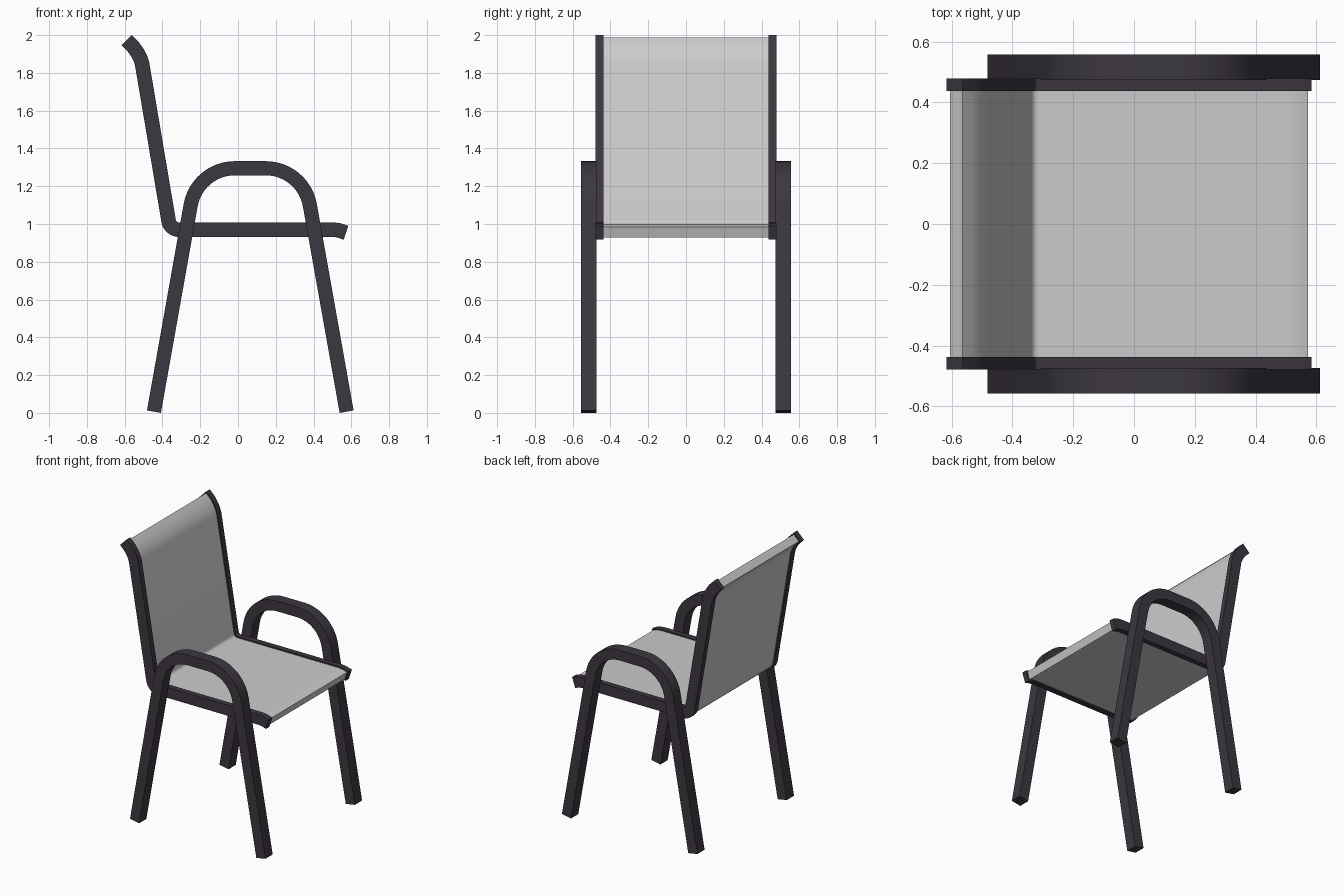
import bpy, bmesh, math
from mathutils import Vector

if "Cube" in bpy.data.objects:
    bpy.data.objects.remove(bpy.data.objects["Cube"])


def material(name, rgb):
    m = bpy.data.materials.new(name)
    m.diffuse_color = (*rgb, 1.0)
    m.use_nodes = True
    m.node_tree.nodes["Principled BSDF"].inputs["Base Color"].default_value = m.diffuse_color
    return m


frame_mat = material("dark plum metal", (0.046, 0.038, 0.052))
fabric_mat = material("light grey fabric", (0.60, 0.60, 0.60))


def arc(cx, cz, r, a0, a1, n):
    """Points on an arc in the xz plane, angles in degrees."""
    return [(cx + r * math.cos(math.radians(a0 + (a1 - a0) * i / n)),
             cz + r * math.sin(math.radians(a0 + (a1 - a0) * i / n)))
            for i in range(n + 1)]


def sweep(name, path, thick, y0, y1, mat, mirror=False):
    """Rectangular bar following a path in the xz plane, mitred at the bends."""
    pts = [Vector(p) for p in path]
    bm = bmesh.new()
    rings = []
    for i, p in enumerate(pts):
        d0 = (p - pts[i - 1]).normalized() if i else (pts[1] - p).normalized()
        d1 = (pts[i + 1] - p).normalized() if i < len(pts) - 1 else d0
        t = (d0 + d1).normalized()
        off = Vector((-t.y, t.x)) * (thick / 2 / t.dot(d0))
        a, b = p + off, p - off
        rings.append([bm.verts.new((q.x, y, q.y))
                      for q, y in ((a, y0), (a, y1), (b, y1), (b, y0))])
    for r, s in zip(rings, rings[1:]):
        for k in range(4):
            bm.faces.new((r[k], r[(k + 1) % 4], s[(k + 1) % 4], s[k]))
    bm.faces.new(rings[0])
    bm.faces.new(rings[-1][::-1])
    bmesh.ops.recalc_face_normals(bm, faces=bm.faces)
    me = bpy.data.meshes.new(name)
    bm.to_mesh(me)
    bm.free()
    me.materials.append(mat)
    ob = bpy.data.objects.new(name, me)
    bpy.context.collection.objects.link(ob)
    bpy.ops.object.select_all(action='DESELECT')
    bpy.context.view_layer.objects.active = ob
    ob.select_set(True)
    bpy.ops.object.shade_smooth_by_angle(angle=math.radians(30))
    if mirror:
        m = ob.modifiers.new("mirror", 'MIRROR')
        m.use_axis = (False, True, False)
    return ob


# Legs and armrests: one bent bar on each side
leg_path = ([(-0.445, 0.0065)]
            + arc(-0.018, 1.059, 0.236, 170, 90, 12)
            + arc(0.148, 1.059, 0.236, 90, 10, 12)
            + [(0.575, 0.0065)])
sweep("leg_and_armrest", leg_path, 0.075, 0.474, 0.557, frame_mat, True)


# Seat and backrest profile; inset shortens both ends
def seat_path(inset):
    path = ([(-0.590, 1.973), (-0.553, 1.936), (-0.533, 1.908), (-0.518, 1.88),
             (-0.508, 1.85)]
            + arc(-0.313, 1.025, 0.055, 189.5, 270, 8)
            + [(0.50, 0.97), (0.532, 0.967), (0.572, 0.954)])
    for end, near in ((0, 1), (-1, -2)):
        e, n = Vector(path[end]), Vector(path[near])
        path[end] = tuple(e + (n - e).normalized() * inset)
    return path


# Side rails
sweep("seat_side_rail", seat_path(0), 0.077, 0.438, 0.479, frame_mat, True)

# Fabric panel between the rails
sweep("fabric_seat_and_back", seat_path(0.008), 0.058, -0.44, 0.44, fabric_mat)
